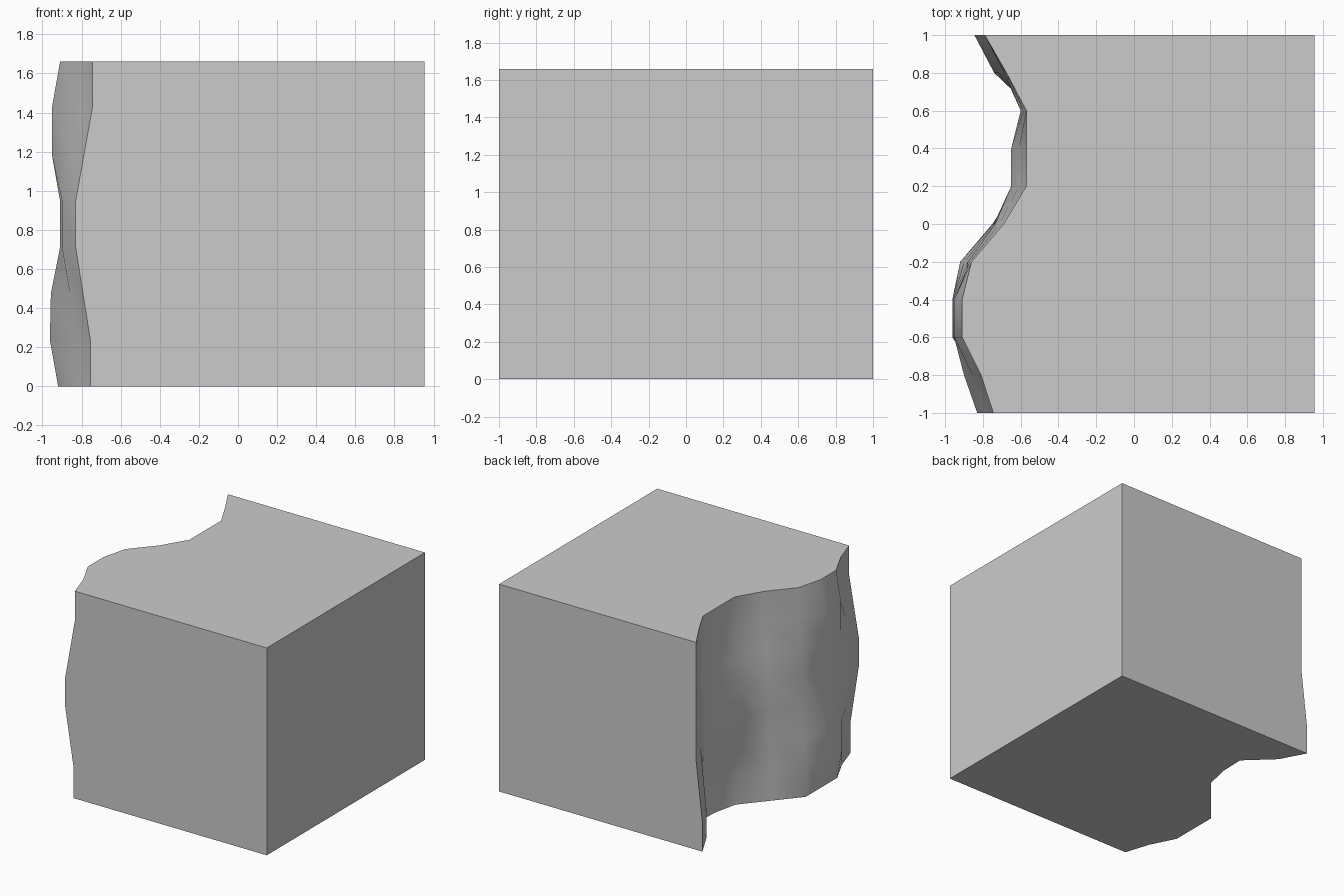
import bpy, bmesh, math

if "Cube" in bpy.data.objects:
    bpy.data.objects.remove(bpy.data.objects["Cube"])

HEIGHT, RIGHT = 1.66, 0.955
# Wavy edge x positions from y=-1 to y=1, at the bottom, middle and top
LOW = [-.755, -.82, -.92, -.92, -.92, -.75, -.58, -.535, -.53, -.74, -.845]
MID = [-.83, -.90, -.91, -.91, -.88, -.735, -.65, -.65, -.60, -.69, -.79]
TOP = [-.745, -.81, -.91, -.91, -.86, -.69, -.57, -.57, -.57, -.675, -.79]
MID_WEIGHT = [0, 0, .5, 1, 1, .5, 0, 0]
RIPPLE_ROWS = (1, 2, 5, 6)
RIPPLE_COLS = (2, 3)
ROWS, COLS = len(MID_WEIGHT), len(LOW)


def wave_x(row, col):
    end = LOW if row < ROWS / 2 else TOP
    w = MID_WEIGHT[row]
    x = end[col] * (1 - w) + MID[col] * w
    if row in RIPPLE_ROWS and col in RIPPLE_COLS:
        x -= .042
    return x


bm = bmesh.new()

# Wavy left wall
grid = [[bm.verts.new((wave_x(r, c), -1 + 2 * c / (COLS - 1), HEIGHT * r / (ROWS - 1)))
         for c in range(COLS)] for r in range(ROWS)]
for r in range(ROWS - 1):
    for c in range(COLS - 1):
        bm.faces.new((grid[r][c], grid[r + 1][c], grid[r + 1][c + 1], grid[r][c + 1])).smooth = True

# Flat sides, top and bottom
fb, bb, ft, bt = [bm.verts.new((RIGHT, y, z)) for z in (0, HEIGHT) for y in (-1, 1)]
bm.faces.new((fb, bb, bt, ft))
bm.faces.new([fb, ft] + [grid[r][0] for r in reversed(range(ROWS))])
bm.faces.new([bt, bb] + [grid[r][-1] for r in range(ROWS)])
bm.faces.new([bb, fb] + grid[0])
bm.faces.new([ft, bt] + grid[-1][::-1])
bmesh.ops.recalc_face_normals(bm, faces=bm.faces)

mesh = bpy.data.meshes.new("cliff_block")
bm.to_mesh(mesh)
bm.free()
block = bpy.data.objects.new("cliff_block", mesh)
bpy.context.collection.objects.link(block)
bpy.context.view_layer.objects.active = block
block.select_set(True)
bpy.ops.object.shade_smooth_by_angle(angle=math.radians(40))
